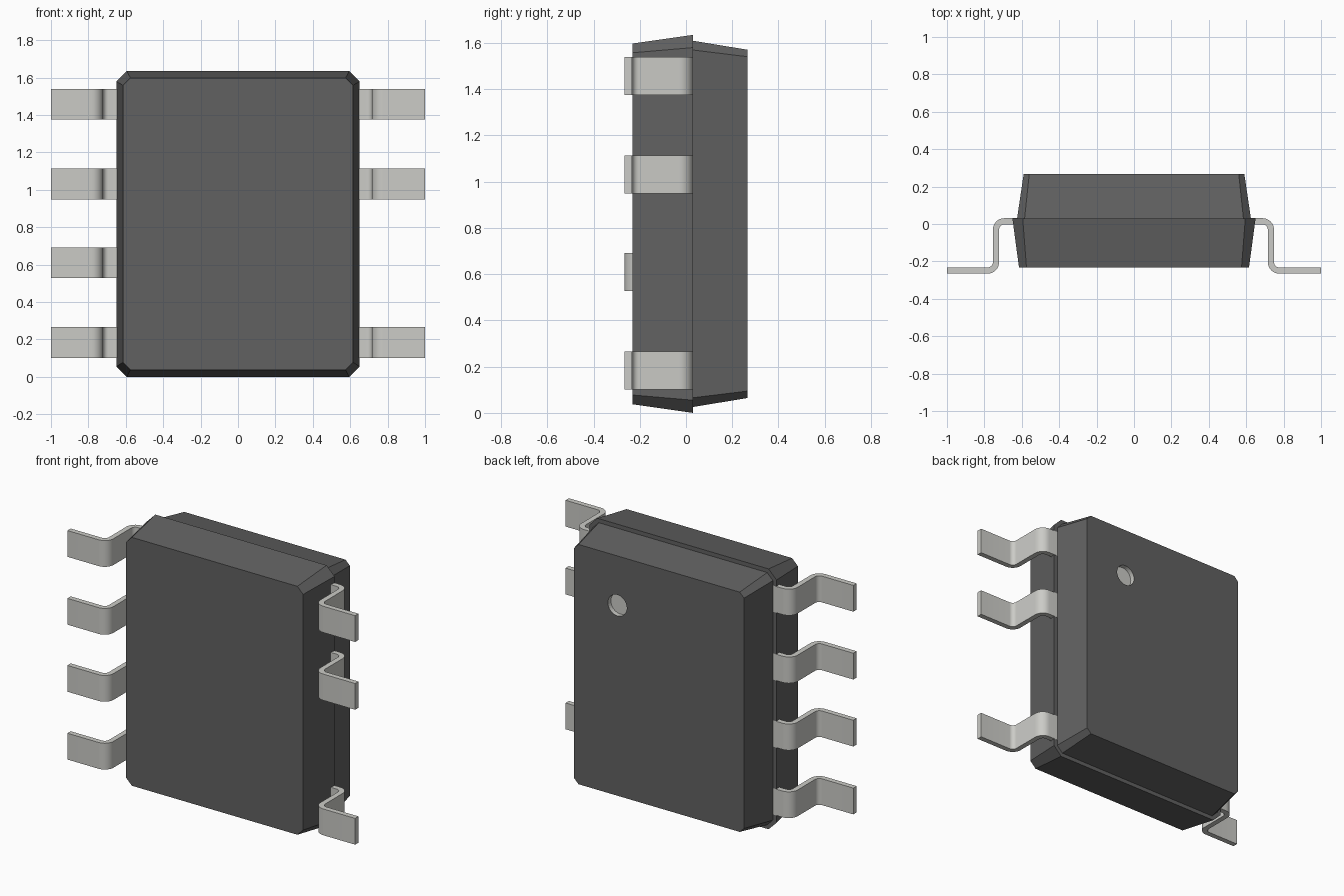
import bpy, bmesh, math

if "Cube" in bpy.data.objects:
    bpy.data.objects.remove(bpy.data.objects["Cube"])

def material(name, rgb):
    m = bpy.data.materials.new(name)
    m.diffuse_color = (*rgb, 1)
    m.use_nodes = True
    m.node_tree.nodes["Principled BSDF"].inputs["Base Color"].default_value = m.diffuse_color
    return m

DARK = material("dark_plastic", (0.12, 0.12, 0.12))
METAL = material("metal", (0.6, 0.6, 0.57))
MID_Z = 0.8175

def finish(name, bm, mat):
    bmesh.ops.recalc_face_normals(bm, faces=bm.faces[:])
    mesh = bpy.data.meshes.new(name)
    bm.to_mesh(mesh)
    bm.free()
    mesh.materials.append(mat)
    ob = bpy.data.objects.new(name, mesh)
    bpy.context.collection.objects.link(ob)
    return ob

def octagon(bm, y, hx, hz, c):
    # rectangle with chamfered corners, in the xz plane
    pts = [(hx, hz - c), (hx - c, hz), (c - hx, hz), (-hx, hz - c),
           (-hx, c - hz), (c - hx, -hz), (hx - c, -hz), (hx, c - hz)]
    return [bm.verts.new((x, y, MID_Z + z)) for x, z in pts]

def tapered_block(name, end_a, end_b):
    bm = bmesh.new()
    a, b = octagon(bm, *end_a), octagon(bm, *end_b)
    bm.faces.new(a)
    bm.faces.new(b)
    for i in range(8):
        j = (i + 1) % 8
        bm.faces.new((a[i], a[j], b[j], b[i]))
    return finish(name, bm, DARK)

# Body halves, tapering away from the parting line
tapered_block("body_front", (-0.232, 0.615, 0.78, 0.04), (0.03, 0.65, 0.8175, 0.055))
back = tapered_block("body_back", (0.03, 0.625, 0.792, 0.04), (0.267, 0.59, 0.753, 0.03))

# Round marker dimple in the back face
HX, HZ, HR = 0.29, 1.26, 0.066
bpy.ops.mesh.primitive_cylinder_add(vertices=32, radius=HR, depth=0.06,
                                    location=(HX, 0.267, HZ), rotation=(math.pi / 2, 0, 0))
cutter = bpy.context.object
cutter.name = "dimple_cutter"
cutter.hide_render = True
mod = back.modifiers.new("dimple", 'BOOLEAN')
mod.operation = 'DIFFERENCE'
mod.object = cutter
bpy.context.view_layer.objects.active = back
bpy.ops.object.modifier_apply(modifier=mod.name)
bpy.data.objects.remove(cutter)
back.data.materials.clear()
back.data.materials.append(DARK)
back.data.materials.append(METAL)
for p in back.data.polygons:
    inside = all(math.hypot(back.data.vertices[v].co.x - HX,
                            back.data.vertices[v].co.z - HZ) < HR + 0.003 for v in p.vertices)
    p.material_index = 1 if inside else 0

# Gull-wing lead: centre line with two bends, thickened both ways
def lead(name, side, z, leg_x):
    r, t, w, top, foot = 0.045, 0.033, 0.165, 0.0145, -0.249
    path = [(0.6, top, 0, 1)]                     # x, y, normal x, normal y
    for i in range(9):
        a = math.pi / 2 * (1 - i / 8)
        c, s = math.cos(a), math.sin(a)
        path.append((leg_x - r + r * c, top - r + r * s, c, s))
    for i in range(9):
        a = math.pi + math.pi / 2 * i / 8
        c, s = math.cos(a), math.sin(a)
        path.append((leg_x + r + r * c, foot + r + r * s, -c, -s))
    path.append((1.0, foot, 0, 1))
    bm = bmesh.new()
    rings = []
    for x, y, nx, ny in path:
        rings.append([bm.verts.new((side * (x + k * nx * t / 2), y + k * ny * t / 2, z + h * w / 2))
                      for k, h in ((1, 1), (1, -1), (-1, -1), (-1, 1))])
    for p, q in zip(rings, rings[1:]):
        for i in range(4):
            j = (i + 1) % 4
            bm.faces.new((p[i], p[j], q[j], q[i]))
    bm.faces.new(rings[0])
    bm.faces.new(rings[-1])
    return finish(name, bm, METAL)

ROWS = (0.184, 0.61, 1.031, 1.457)
leads = [lead(f"lead_left_{i + 1}", -1, z, 0.738) for i, z in enumerate(ROWS)]
# The right side skips the second position
leads += [lead(f"lead_right_{i + 1}", 1, z, 0.732) for i, z in enumerate(ROWS) if i != 1]

bpy.ops.object.select_all(action='DESELECT')
for ob in leads:
    ob.select_set(True)
bpy.context.view_layer.objects.active = leads[0]
bpy.ops.object.shade_smooth_by_angle(angle=math.radians(30))
